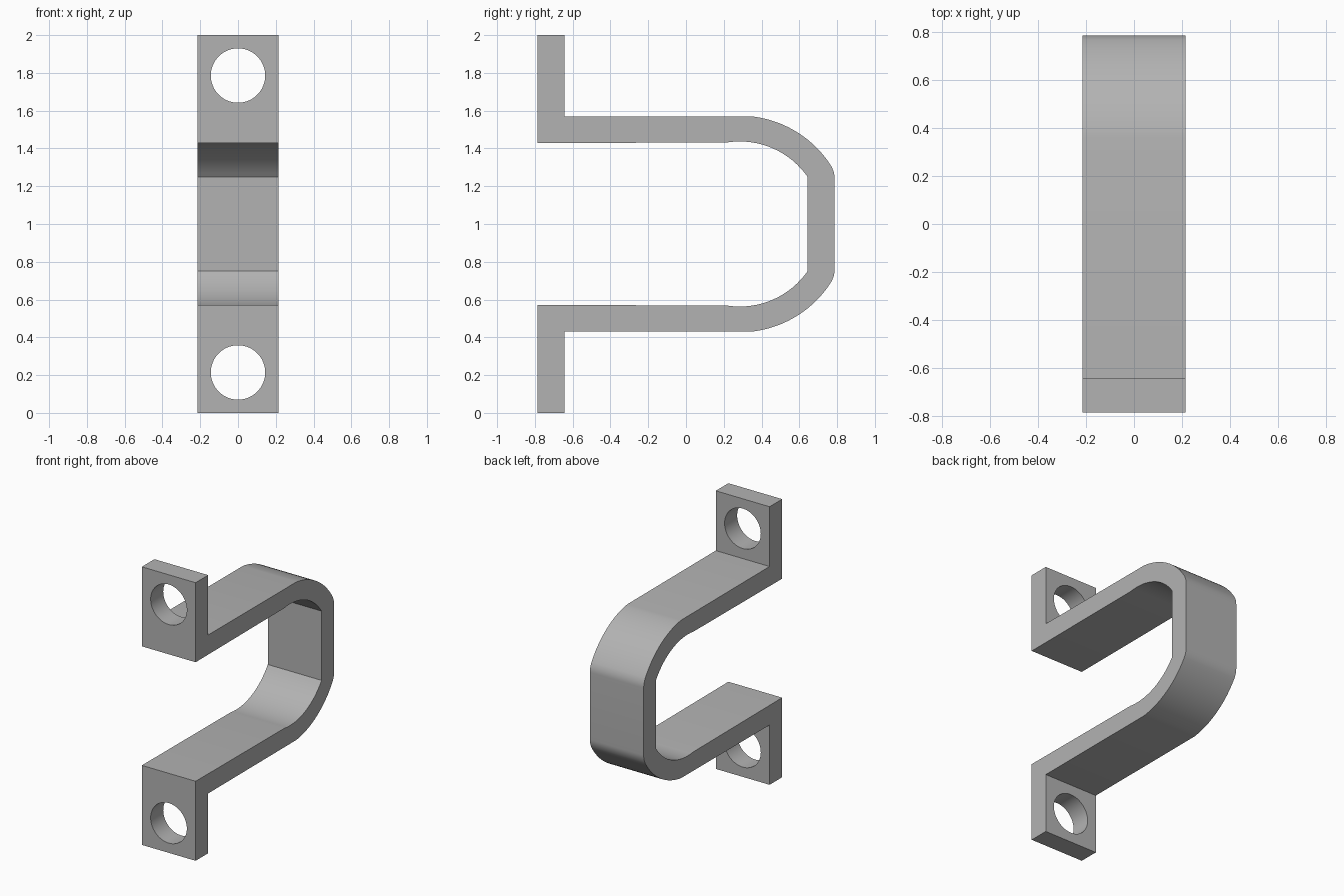
import bpy, bmesh, math

cube = bpy.data.objects.get("Cube")
if cube:
    bpy.data.objects.remove(cube, do_unlink=True)

HALF_W = 0.214
MID_Z = 1.0
ARC_Y = 0.285
FRONT, BACK, THICK = -0.787, 0.787, 0.143
R_OUT, R_IN = 0.573, 0.437

grey = bpy.data.materials.new("plain grey")
grey.use_nodes = True
COLOUR = (0.45, 0.45, 0.45, 1)
grey.diffuse_color = COLOUR
grey.node_tree.nodes["Principled BSDF"].inputs["Base Color"].default_value = COLOUR


def arc(radius, y0, y1, steps=16):
    """Points on an arc about the bend centre, heights relative to the middle."""
    a0 = math.asin((y0 - ARC_Y) / radius)
    a1 = math.asin((y1 - ARC_Y) / radius)
    angles = [a0 + (a1 - a0) * i / steps for i in range(steps + 1)]
    return [(ARC_Y + radius * math.sin(a), radius * math.cos(a)) for a in angles]


def corner(p, c, q, steps=6):
    """Small rounded corner from p to q, steered by c."""
    return [tuple((1 - t) ** 2 * p[k] + 2 * t * (1 - t) * c[k] + t * t * q[k] for k in (0, 1))
            for t in [i / steps for i in range(1, steps + 1)]]


# Upper half of the side outline, outside then inside
outer = [(FRONT, 1.0), (FRONT + THICK, 1.0), (FRONT + THICK, 0.57)]
outer += arc(R_OUT, 0.36, 0.768)
outer += corner(outer[-1], (BACK, 0.275), (BACK, 0.24))
inner = [(FRONT, 0.428)] + arc(R_IN, 0.22, BACK - THICK)


def mirrored(points):
    return points + [(y, -z) for y, z in reversed(points)]


# Bent strap: outline extruded across its width
loop = mirrored(outer) + list(reversed(mirrored(inner)))
bm = bmesh.new()
face = bm.faces.new([bm.verts.new((-HALF_W, y, MID_Z + z)) for y, z in loop])
new = bmesh.ops.extrude_face_region(bm, geom=[face])["geom"]
bmesh.ops.translate(bm, vec=(2 * HALF_W, 0, 0),
                    verts=[v for v in new if isinstance(v, bmesh.types.BMVert)])
bmesh.ops.recalc_face_normals(bm, faces=bm.faces)
mesh = bpy.data.meshes.new("strap_bracket")
bm.to_mesh(mesh)
bm.free()
strap = bpy.data.objects.new("strap_bracket", mesh)
bpy.context.collection.objects.link(strap)
mesh.materials.append(grey)

# Bolt holes through both flanges
cutters = []
for name, side in (("upper", 1), ("lower", -1)):
    bpy.ops.mesh.primitive_cylinder_add(
        vertices=64, radius=0.144, depth=0.4, rotation=(math.pi / 2, 0, 0),
        location=(0, FRONT + THICK / 2, MID_Z + side * 0.786))
    cutter = bpy.context.object
    cutter.name = name + "_hole_cutter"
    cutter.data.materials.append(grey)
    cutters.append(cutter)
    mod = strap.modifiers.new(name + "_hole", "BOOLEAN")
    mod.operation = "DIFFERENCE"
    mod.solver = "EXACT"
    mod.object = cutter

# Apply the holes, drop the cutters, smooth the curved faces
bpy.ops.object.select_all(action="DESELECT")
strap.select_set(True)
bpy.context.view_layer.objects.active = strap
for mod in list(strap.modifiers):
    bpy.ops.object.modifier_apply(modifier=mod.name)
for cutter in cutters:
    bpy.data.objects.remove(cutter, do_unlink=True)
bpy.ops.object.shade_smooth_by_angle(angle=math.radians(20))
